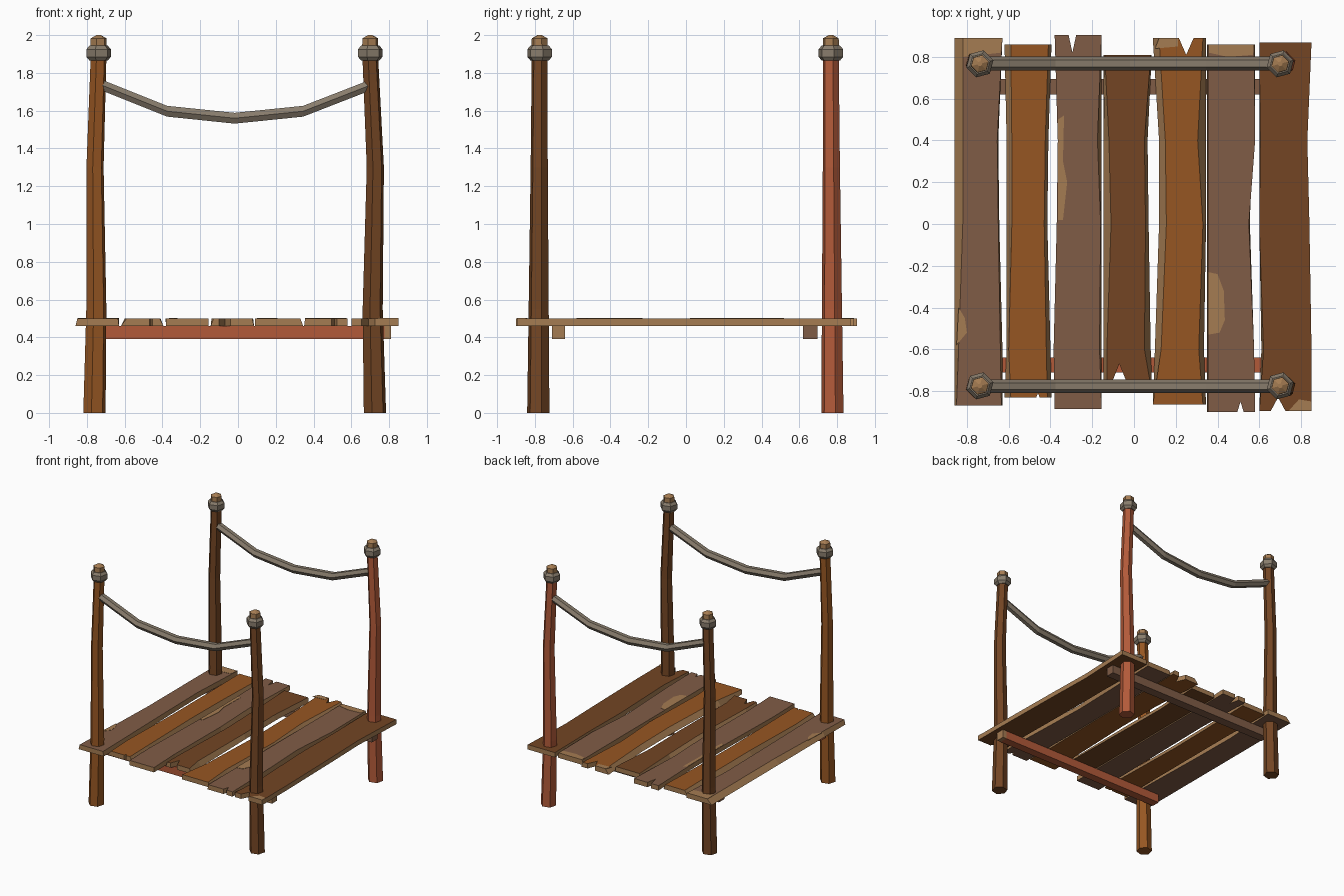
import bpy, bmesh, math
from mathutils import Vector

if "Cube" in bpy.data.objects:
    bpy.data.objects.remove(bpy.data.objects["Cube"])


def material(name, r, g, b):
    lin = [((c / 255 + 0.055) / 1.055) ** 2.4 for c in (r, g, b)]
    m = bpy.data.materials.new(name)
    m.diffuse_color = (*lin, 1)
    m.use_nodes = True
    m.node_tree.nodes["Principled BSDF"].inputs["Base Color"].default_value = m.diffuse_color
    return m


ORANGE = material("orange wood", 150, 86, 34)
MAUVE = material("grey brown wood", 128, 92, 70)
DARK = material("dark brown wood", 115, 69, 35)
TAN = material("cut wood tan", 165, 124, 82)
ROPE = material("rope grey", 136, 124, 108)
RED = material("red wood", 178, 90, 57)


def finish(name, bm, *mats):
    bmesh.ops.recalc_face_normals(bm, faces=bm.faces[:])
    me = bpy.data.meshes.new(name)
    bm.to_mesh(me)
    bm.free()
    for m in mats:
        me.materials.append(m)
    ob = bpy.data.objects.new(name, me)
    bpy.context.collection.objects.link(ob)
    return ob


def tube(name, path, mat, along_x=False, phase=15):
    """Six-sided tube through (x, y, z, radius) stations."""
    bm = bmesh.new()
    rings = []
    for x, y, z, r in path:
        ring = []
        for i in range(6):
            a = math.radians(phase + 60 * i)
            c, s = r * math.cos(a), r * math.sin(a)
            ring.append(bm.verts.new((x, y + c, z + s) if along_x else (x + c, y + s, z)))
        rings.append(ring)
    for a, b in zip(rings, rings[1:]):
        for i in range(6):
            j = (i + 1) % 6
            bm.faces.new((a[i], a[j], b[j], b[i]))
    bm.faces.new(rings[0])
    bm.faces.new(rings[-1])
    return finish(name, bm, mat)


def box(name, lo, hi, mat):
    bm = bmesh.new()
    bmesh.ops.create_cube(bm, size=1)
    for v in bm.verts:
        v.co = Vector([(l + h) / 2 + c * (h - l) for l, h, c in zip(lo, hi, v.co)])
    return finish(name, bm, mat)


def plank(name, mat, y0, y1, bot_l, top_l, top_r, bot_r, front=None, back=None):
    """Worn plank: wavy top and bottom outlines joined by tan sides.
    A notch is (x, half width, depth)."""
    ys = (y0, -0.6, 0.0, 0.4, y1)

    def outline(left, right):
        pts = list(zip(left, ys))
        if back:
            x, w, d = back
            pts += [(x - w, y1), (x, y1 - d), (x + w, y1)]
        pts += list(zip(right, ys))[::-1]
        if front:
            x, w, d = front
            pts += [(x + w, y0), (x, y0 + d), (x - w, y0)]
        return pts

    bm = bmesh.new()
    lo = [bm.verts.new((x, y, 0.46)) for x, y in outline(bot_l, bot_r)]
    hi = [bm.verts.new((x, y, 0.50)) for x, y in outline(top_l, top_r)]
    bm.faces.new(lo)
    bm.faces.new(hi)
    n = len(lo)
    for i in range(n):
        j = (i + 1) % n
        bm.faces.new((lo[i], lo[j], hi[j], hi[i])).material_index = 1
    return finish(name, bm, mat, TAN)


def chip(name, pts):
    """Thin tan plate where the plank surface is worn away."""
    bm = bmesh.new()
    f = bm.faces.new([bm.verts.new((x, y, 0.499)) for x, y in pts])
    ext = bmesh.ops.extrude_face_region(bm, geom=[f])
    for v in ext["geom"]:
        if isinstance(v, bmesh.types.BMVert):
            v.co.z += 0.003
    return finish(name, bm, TAN)


# Deck planks, left to right
plank("plank_1", MAUVE, -0.87, 0.89, [-.86] * 5, [-.85, -.84, -.82, -.82, -.82],
      [-.635, -.64, -.65, -.655, -.63], [-.63, -.63, -.645, -.65, -.63])
plank("plank_2", ORANGE, -0.83, 0.86, [-.62, -.61, -.61, -.61, -.62], [-.59, -.60, -.585, -.585, -.59],
      [-.415, -.42, -.43, -.425, -.41], [-.395, -.40, -.415, -.41, -.395], front=(-.46, .008, .02))
plank("plank_3", MAUVE, -0.885, 0.905, [-.38, -.38, -.37, -.365, -.38], [-.38, -.385, -.37, -.365, -.38],
      [-.155, -.165, -.16, -.175, -.155], [-.155] * 5, back=(-.295, .018, .085))
plank("plank_4", DARK, -0.745, 0.81, [-.145] * 5, [-.13, -.13, -.11, -.12, -.14],
      [.075, .05, .055, .05, .08], [.085, .08, .07, .065, .085], front=(-.07, .03, .075))
plank("plank_5", ORANGE, -0.865, 0.89, [.09, .10, .12, .12, .09], [.09, .13, .155, .15, .12],
      [.33, .31, .33, .305, .33], [.345, .335, .345, .345, .345], back=(.25, .035, .08))
plank("plank_6", MAUVE, -0.90, 0.86, [.35] * 5, [.355] * 5,
      [.58, .575, .55, .58, .575], [.58, .575, .555, .565, .58], front=(.51, .015, .05))
plank("plank_7", DARK, -0.895, 0.87, [.60, .61, .60, .60, .60], [.60, .62, .60, .605, .60],
      [.85, .85, .84, .83, .85], [.85, .85, .84, .83, .85], front=(.69, .035, .065))

# Worn patches on the deck
chip("worn_patch_1", [(-.82, .80), (-.64, .82), (-.63, .89), (-.82, .89)])
chip("worn_patch_2", [(-.365, .02), (-.34, .02), (-.32, .2), (-.34, .3), (-.335, .52), (-.365, .5)])
chip("worn_patch_3", [(.355, -.53), (.41, -.52), (.435, -.46), (.43, -.32), (.40, -.24), (.355, -.23)])
chip("worn_patch_4", [(.36, .82), (.45, .80), (.57, .81), (.575, .86), (.36, .86)])
chip("worn_patch_5", [(.74, -.895), (.79, -.84), (.85, -.85), (.85, -.895)])
chip("worn_patch_6", [(-.85, -.58), (-.80, -.52), (-.81, -.45), (-.84, -.40)])
chip("worn_patch_7", [(.10, .84), (.21, .85), (.21, .89), (.12, .89)])

# Support beams under the deck
box("front_beam", (-.79, -.71, .39), (.775, -.64, .46), RED)
box("front_beam_end", (.775, -.71, .39), (.81, -.64, .46), TAN)
box("back_beam", (-.79, .62, .39), (.80, .695, .46), MAUVE)

# Bent posts with a rope collar and a wooden peg on top
LEFT = (-.76, -.75, -.757, -.738)
RIGHT = (.725, .713, .727, .70)
RADII = (.061, .055, .047, .043)
HEIGHTS = (0, .55, 1.3, 1.89)
for side, xs in (("left", LEFT), ("right", RIGHT)):
    for end, y0, y1 in (("front", -.782, -.775), ("back", .775, .767)):
        mat = {"left front": ORANGE, "right back": RED}.get(side + " " + end, DARK)
        tag = end + "_" + side
        ys = [y0 + (y1 - y0) * z / 1.89 for z in HEIGHTS]
        tube(tag + "_post", list(zip(xs, ys, HEIGHTS, RADII)), mat)
        x = xs[-1]
        tube(tag + "_collar", [(x, y1, 1.865, .05), (x, y1, 1.885, .067),
                               (x, y1, 1.925, .067), (x, y1, 1.945, .05)], ROPE)
        tube(tag + "_peg", [(x, y1, 1.90, .045), (x, y1, 1.983, .043), (x, y1, 2.0, .012)], TAN)

# Sagging ropes between the posts
SAG = ((-.72, 1.735), (-.375, 1.597), (-.018, 1.56), (.345, 1.597), (.70, 1.735))
for end, y in (("front", -.777), ("back", .768)):
    tube(end + "_rope", [(x, y, z, .033) for x, z in SAG], ROPE, along_x=True, phase=0)
